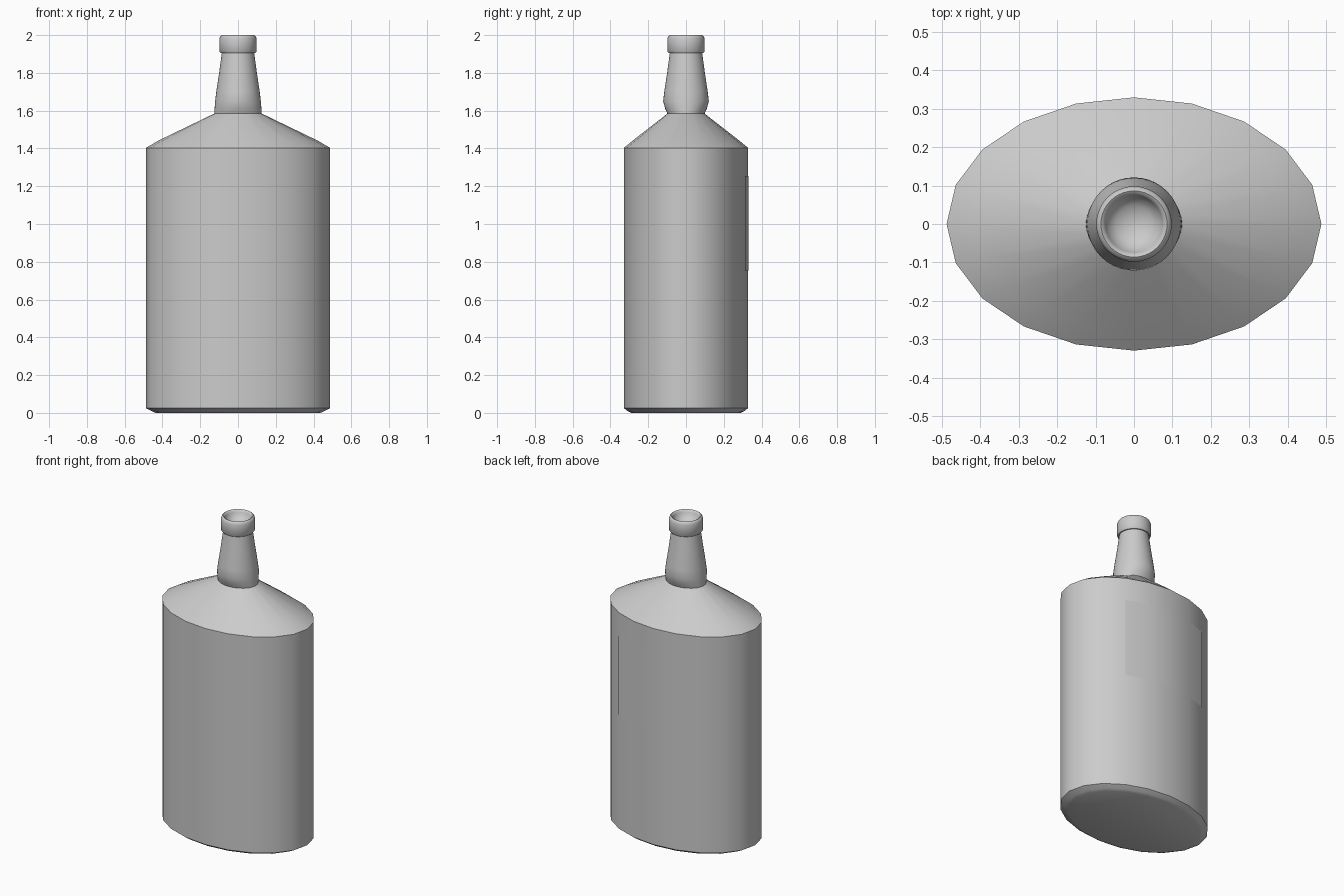
import bpy, bmesh
from math import cos, sin, pi, radians

if "Cube" in bpy.data.objects:
    bpy.data.objects.remove(bpy.data.objects["Cube"])


def finish(name, bm, angle):
    bmesh.ops.recalc_face_normals(bm, faces=bm.faces)
    me = bpy.data.meshes.new(name)
    bm.to_mesh(me)
    bm.free()
    ob = bpy.data.objects.new(name, me)
    bpy.context.collection.objects.link(ob)
    bpy.ops.object.select_all(action='DESELECT')
    ob.select_set(True)
    bpy.context.view_layer.objects.active = ob
    bpy.ops.object.shade_smooth_by_angle(angle=radians(angle))
    return ob


def loft(name, rings, sides, angle, close_end=False, close_start=False):
    """Skin elliptical rings given as (z, x radius, y radius)."""
    bm = bmesh.new()
    loops = [[bm.verts.new((rx * cos(2 * pi * i / sides),
                            ry * sin(2 * pi * i / sides), z))
              for i in range(sides)] for z, rx, ry in rings]
    for a, b in zip(loops, loops[1:]):
        for i in range(sides):
            j = (i + 1) % sides
            bm.faces.new((a[i], a[j], b[j], b[i]))
    if close_start:
        bm.faces.new(loops[0][::-1])
    if close_end:
        bm.faces.new(loops[-1])
    return finish(name, bm, angle)


# Oval body with chamfered foot and sloping shoulder
RX, RY = 0.487, 0.329
loft("bottle_body", [
    (0.0, 0.435, 0.290), (0.008, 0.455, 0.307), (0.025, RX, RY),
    (1.403, RX, RY), (1.44, 0.425, 0.284), (1.585, 0.125, 0.098),
], 20, 40, close_start=True)

# Neck, oval at its root and round above
loft("neck", [
    (1.583, 0.125, 0.098), (1.61, 0.124, 0.110), (1.65, 0.121, 0.121),
    (1.70, 0.115, 0.115), (1.80, 0.100, 0.100), (1.91, 0.085, 0.085),
], 40, 40)

# Rounded lip with a hollow mouth
lip = [(1.905, 0.084), (1.905, 0.092), (1.913, 0.098), (1.983, 0.098),
       (1.995, 0.093), (2.0, 0.086), (1.996, 0.079), (1.985, 0.074),
       (1.965, 0.066), (1.95, 0.048), (1.941, 0.025), (1.938, 0.004)]
loft("lip", [(z, r, r) for z, r in lip], 40, 40, close_end=True)

# Thin label wrapped on the back
bm = bmesh.new()
cols = []
for k in range(3, 8):
    a = 2 * pi * k / 20
    x, y = (RX + 0.002) * cos(a), (RY + 0.002) * sin(a)
    cols.append([bm.verts.new((x, y, z)) for z in (0.755, 1.255)])
for a, b in zip(cols, cols[1:]):
    bm.faces.new((b[0], a[0], a[1], b[1]))
label = finish("back_label", bm, 40)
